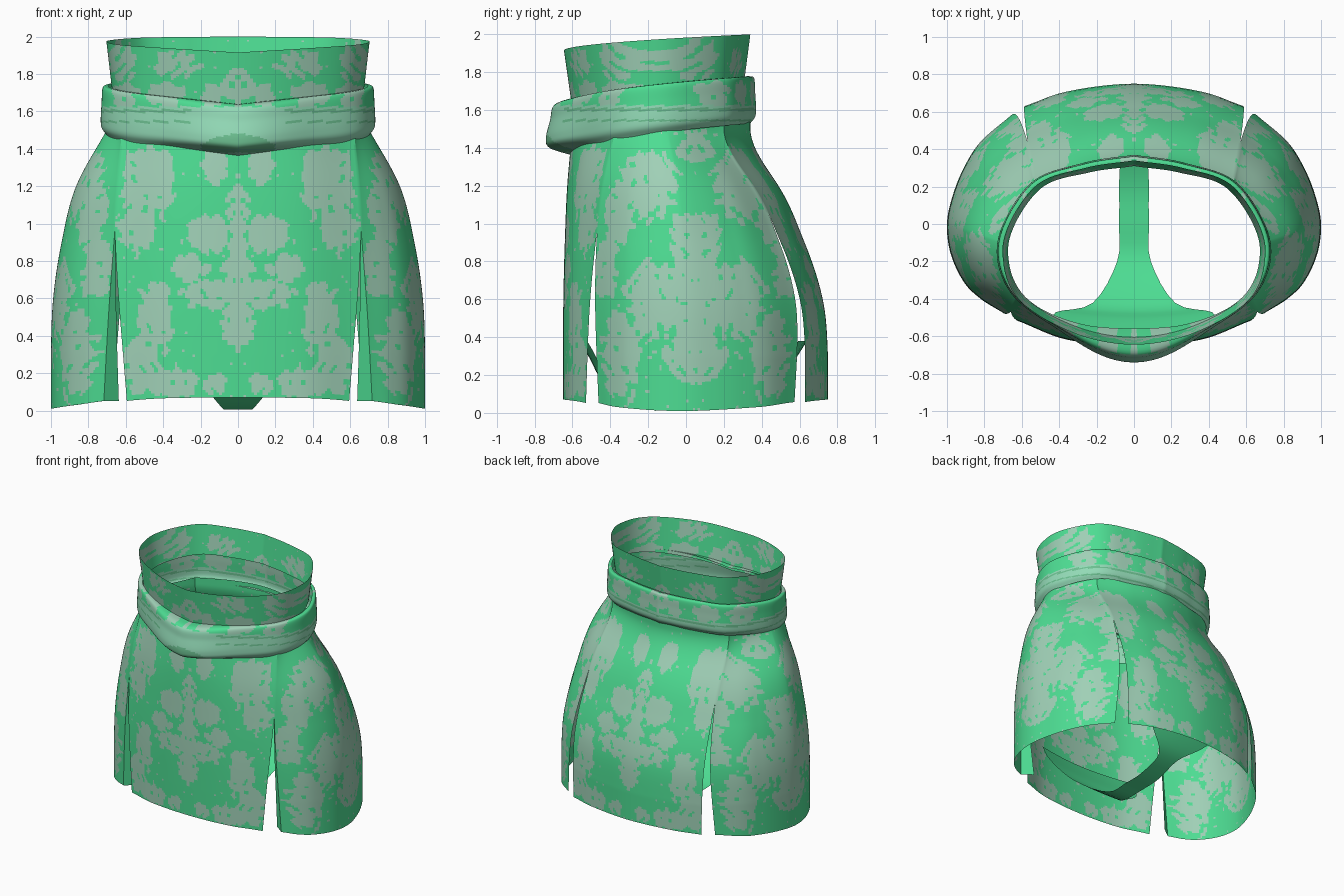
import bpy, bmesh
from math import sin, exp
from mathutils import Vector

cube = bpy.data.objects.get("Cube")
if cube:
    bpy.data.objects.remove(cube)


def material(name, rgb):
    mat = bpy.data.materials.new(name)
    mat.use_nodes = True
    color = (*rgb, 1)
    mat.diffuse_color = color
    mat.node_tree.nodes["Principled BSDF"].inputs["Base Color"].default_value = color
    return mat


GREEN, PALE, SASH, STRIPE = range(4)
materials = [material("cloth green", (.075, .72, .29)),
             material("pale brocade", (.35, .63, .47)),
             material("sash mint", (.29, .7, .47)),
             material("sash stripe", (.15, .52, .28))]


def clamp(v):
    return max(0.0, min(1.0, v))


def curve(points, t):
    """Smooth curve through evenly spaced control points."""
    pts = [Vector(p) for p in points]
    pts = [2 * pts[0] - pts[1]] + pts + [2 * pts[-1] - pts[-2]]
    s = clamp(t) * (len(pts) - 3)
    i = min(int(s), len(pts) - 4)
    s -= i
    a, b, c, d = pts[i:i + 4]
    return b + .5 * s * (c - a + s * (2 * a - 5 * b + 4 * c - d + s * (3 * (b - c) + d - a)))


def mirrored(half):
    """Extend a half outline starting on the centre line to both sides."""
    return [(-x, y) for x, y in reversed(half[1:])] + half


def add_grid(bm, place, cols, rows, paint):
    grid = [[bm.verts.new(place(c / cols, r / rows)) for c in range(cols + 1)]
            for r in range(rows + 1)]
    for r in range(rows):
        for c in range(cols):
            face = bm.faces.new((grid[r][c], grid[r + 1][c],
                                 grid[r + 1][c + 1], grid[r][c + 1]))
            face.material_index = paint(face.calc_center_median())


def finish(bm, name):
    bmesh.ops.remove_doubles(bm, verts=bm.verts, dist=.0002)
    bmesh.ops.recalc_face_normals(bm, faces=bm.faces)
    mesh = bpy.data.meshes.new(name)
    bm.to_mesh(mesh)
    bm.free()
    for mat in materials:
        mesh.materials.append(mat)
    obj = bpy.data.objects.new(name, mesh)
    bpy.context.collection.objects.link(obj)
    bpy.ops.object.select_all(action='DESELECT')
    bpy.context.view_layer.objects.active = obj
    obj.select_set(True)
    bpy.ops.object.shade_smooth_by_angle()


# Woven pattern: ragged mirrored ovals (centre across, centre up, radii)
FLOWER = [(0, 1.07, .07, .16), (.16, .94, .13, .1), (0, .78, .08, .2), (.25, .76, .1, .08),
          (.13, .62, .17, .08), (0, .48, .09, .15), (.48, 1.22, .15, .2), (.55, .97, .1, .12),
          (.12, 1.31, .07, .1), (.44, .5, .09, .2), (.52, .24, .1, .16), (.36, .15, .16, .09),
          (.12, .14, .08, .06)]
DIAMOND = [(0, .62, .16, .34), (.2, .6, .17, .2), (0, .28, .2, .13), (0, .95, .13, .13),
           (.25, 1.2, .15, .18), (.4, 1.05, .08, .16), (.4, .3, .1, .24), (.47, .75, .06, .16),
           (0, 1.42, .1, .1)]
SPRIGS = [(0, 1.74, .09, .11), (.14, 1.68, .05, .07), (.33, 1.85, .13, .08),
          (.38, 1.69, .1, .07), (.62, 1.86, .08, .12), (.6, 1.69, .07, .07)]


def brocade(motif, across, up):
    a = abs(across)
    field = max(1 - ((a - x) / rx) ** 2 - ((up - z) / rz) ** 2 for x, z, rx, rz in motif)
    scroll = sin(44 * a + 3 * sin(17 * up)) * sin(36 * up + 3 * sin(21 * a))
    thread = sin(83 * a + 2 * sin(31 * up)) * sin(71 * up)
    return PALE if clamp(field + .5) + .5 * scroll + .2 * thread > .6 else GREEN


def paint_front(p):
    return brocade(FLOWER, p.x, p.z)


def paint_side(p):
    return brocade(DIAMOND, p.y - .05, p.z)


# The waist line climbs towards the back
def lift(y):
    return .17 * clamp((y + .6) / .94) ** .5


# Skirt: four panels sharing seams that open into slits
FLARE = [(0, 1), (.3, 1), (.6, .96), (.9, .81), (1.2, .55), (1.5, 0)]
FRONT_SEAM, FRONT_SLIT = (.67, -.5), .97
BACK_SEAM, BACK_SLIT = (.6, .63), 1.06


def panel(waist, hem, start, end, flip=1):
    """start and end hold the closed seam point and the height of its slit."""
    closed = [start[0]] + hem[1:-1] + [end[0]]

    def place(u, v):
        top, low = curve(waist, u), curve(closed, u)
        z_top, z_low = 1.4 + lift(top.y), .07 - .06 * abs(low.x) ** 3
        z = z_top + (z_low - z_top) * v
        outline = list(hem)
        for i, (seam, slit) in ((0, start), (-1, end)):
            outline[i] = Vector(seam).lerp(Vector(hem[i]), clamp((slit - z) / slit))
        # The seat hangs closer to the body than the hips
        spread = clamp(curve(FLARE, z / 1.5).y) ** (1 + .7 * clamp(low.y / .6))
        p = top.lerp(curve(outline, u), spread)
        return flip * p.x, p.y, z
    return place


def ends(seam, slit):
    return ((-seam[0], seam[1]), slit), (seam, slit)


skirt = bmesh.new()
add_grid(skirt, panel(mirrored([(0, -.6), (.33, -.54), (.62, -.37)]),
                      mirrored([(0, -.65), (.35, -.62), (.59, -.53)]),
                      *ends(FRONT_SEAM, FRONT_SLIT)), 100, 100, paint_front)
add_grid(skirt, panel(mirrored([(0, .34), (.26, .3), (.53, .2)]),
                      mirrored([(0, .75), (.35, .71), (.58, .63)]),
                      *ends(BACK_SEAM, BACK_SLIT)), 100, 100, paint_front)
side_waist = [(.62, -.37), (.7, -.1), (.53, .2)]
side_hem = [(.72, -.46), (.82, -.4), (.91, -.31), (.98, -.16), (1, 0),
            (.97, .15), (.91, .3), (.82, .44), (.67, .57)]
sides = {flip: panel(side_waist, side_hem, (FRONT_SEAM, FRONT_SLIT),
                     (BACK_SEAM, BACK_SLIT), flip) for flip in (1, -1)}
for side in sides.values():
    add_grid(skirt, side, 100, 100, paint_side)
finish(skirt, "skirt")


# Turned-in facing along the front edge of each side panel
def facing(flip):
    def place(u, v):
        edge = Vector(sides[flip](0, .33 + .67 * v))
        return edge + Vector((-flip * .08, .06, 0)) * u * v
    return place


for flip, name in ((1, "left_facing"), (-1, "right_facing")):
    bm = bmesh.new()
    add_grid(bm, facing(flip), 2, 16, lambda p: GREEN)
    finish(bm, name)

# Closed waist outline, pushed outwards by an offset
WAIST = mirrored([(0, -.6), (.33, -.54), (.62, -.37), (.7, -.1), (.53, .2), (.26, .3), (0, .34)])


def waist_point(u, offset):
    p = curve(WAIST, u)
    return p + (p - Vector((0, -.12))).normalized() * offset


# Standing collar above the sash, leaning out at the front
def collar_place(u, v):
    y = curve(WAIST, u).y
    front = clamp((-.2 - y) / .4)
    p = waist_point(u, .045 * v * front - .03 * (1 - v) * (1 - front))
    low, high = 1.6 + lift(y), 1.915 + .5 * lift(y)
    return p.x, p.y, low + (high - low) * v


bm = bmesh.new()
add_grid(bm, collar_place, 260, 26, lambda p: brocade(SPRIGS, p.x, p.z))
finish(bm, "collar")

# Sash: a rolled fold that swells at the front (way down, share of swell)
ROLL = [(0, -.3), (.04, .65), (.35, .85), (.68, 1), (.86, .85), (1, 0)]


def sash_place(u, v):
    w, roll = curve(WAIST, u), curve(ROLL, v)
    swell = .03 + (.11 * exp(-(w.x / .3) ** 2) if w.y < 0 else 0)
    p = waist_point(u, swell * roll.y)
    top, bottom = 1.64 + .82 * lift(w.y), 1.36 + lift(w.y)
    return p.x, p.y, top + (bottom - top) * roll.x


def sash_paint(p):
    if p.z > 1.625:
        return brocade(SPRIGS, p.x, p.z)
    under_knot = p.y < 0 and 1.38 < p.z < 1.48 - 1.5 * p.x ** 2 and abs(p.x) < .2
    band = (abs(p.x) > .25 or p.y > 0) and (1.595 < p.z < 1.61 or 1.54 < p.z < 1.55)
    return STRIPE if under_knot or band else SASH


bm = bmesh.new()
add_grid(bm, sash_place, 260, 36, sash_paint)
finish(bm, "sash")

# Gusset: narrow strip slung between the front and back panels (y, z, half width)
SLING = [(-.61, .45, .42), (-.51, .29, .42), (-.43, .16, .22), (-.2, .02, .09), (0, .01, .08),
         (.2, .02, .08), (.4, .09, .09), (.52, .2, .24), (.64, .38, .42)]


def sling_place(u, v):
    y, z, half = curve(SLING, v)
    x = (2 * u - 1) * half
    return x, y - .25 * x * x * (y / .6), z


bm = bmesh.new()
add_grid(bm, sling_place, 10, 32, lambda p: GREEN)
finish(bm, "gusset")
